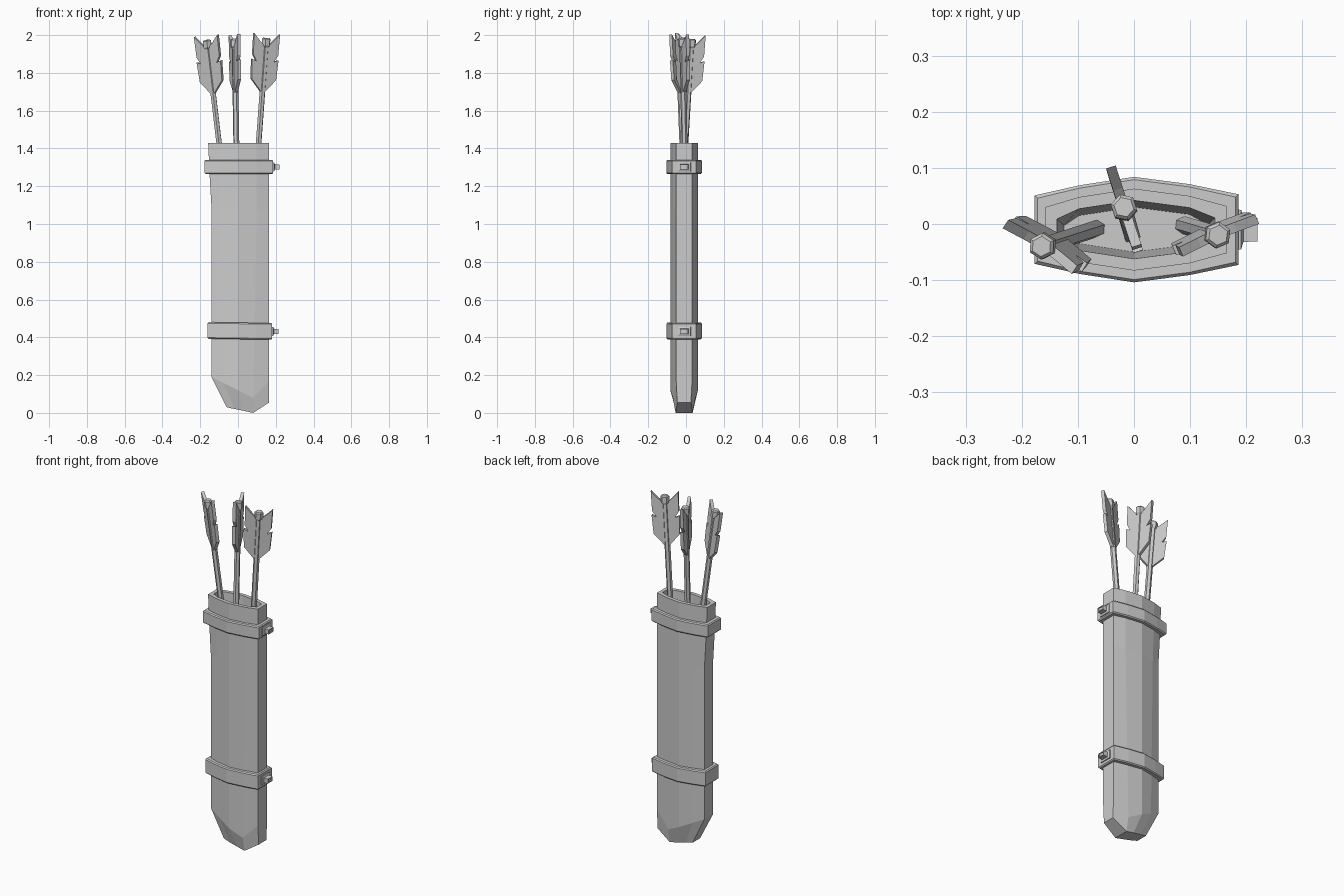
import bpy, bmesh, math
from mathutils import Vector

cube = bpy.data.objects.get("Cube")
if cube:
    bpy.data.objects.remove(cube)

grey = bpy.data.materials.new("plain_grey")
grey.use_nodes = True
colour = (0.6, 0.6, 0.6, 1)
grey.diffuse_color = colour
grey.node_tree.nodes["Principled BSDF"].inputs["Base Color"].default_value = colour

COLS = 5
CY = -0.01
DEPTH = (0.04, 0.058, 0.073, 0.06, 0.042)


def finish(name, bm):
    bmesh.ops.recalc_face_normals(bm, faces=bm.faces)
    mesh = bpy.data.meshes.new(name)
    bm.to_mesh(mesh)
    bm.free()
    mesh.materials.append(grey)
    obj = bpy.data.objects.new(name, mesh)
    bpy.context.collection.objects.link(obj)
    return obj


def ring(xs, depths, zs):
    """Flattened ten-sided loop: front points left to right, then back."""
    front = [Vector((x, CY - d, z)) for x, d, z in zip(xs, depths, zs)]
    back = [Vector((x, CY + d, z)) for x, d, z in zip(xs, depths, zs)]
    return front + back[::-1]


def columns(left, right, z, grow=0.0):
    xs = (left - grow, left * 0.62, 0, right * 0.6, right + grow)
    return ring(xs, [d + grow for d in DEPTH], [z] * COLS)


def loft(name, loops, closed=False):
    bm = bmesh.new()
    rows = [[bm.verts.new(p) for p in loop] for loop in loops]
    n = len(rows[0])
    pairs = list(zip(rows, rows[1:]))
    if closed:
        pairs.append((rows[-1], rows[0]))
    for a, b in pairs:
        for i in range(n):
            j = (i + 1) % n
            bm.faces.new((a[i], a[j], b[j], b[i]))
    if not closed:
        # Strips between front and back keep the end caps crisp
        for row in (rows[0], rows[-1]):
            for i in range(n // 2 - 1):
                bm.faces.new((row[i], row[i + 1], row[n - 2 - i], row[n - 1 - i]))
    return finish(name, bm)


# Quiver body: cut tip, long sleeve, flared mouth and tapered cavity
loft("quiver_body", [
    ring((-0.06, -0.02, 0.03, 0.08, 0.165), (0.034, 0.039, 0.043, 0.045, 0.036),
         (0.03, 0.021, 0.011, 0.0, 0.055)),
    ring((-0.14, -0.075, 0.0, 0.08, 0.165), DEPTH, (0.19, 0.158, 0.12, 0.08, 0.17)),
    columns(-0.14, 0.165, 1.08),
    columns(-0.15, 0.165, 1.25),
    columns(-0.158, 0.165, 1.43),
    columns(-0.158, 0.165, 1.43, -0.021),
    columns(-0.158, 0.165, 1.15, -0.033),
])


# Raised straps, each with a buckle on the left side
def strap(name, left, right, bottom, top, tilt):
    chamfer = 0.006
    sections = ((-0.004, bottom), (0.016, bottom), (0.021, bottom + chamfer),
                (0.021, top - chamfer), (0.016, top), (-0.004, top))
    loops = []
    for grow, z in sections:
        loop = columns(left, right, z, grow)
        for p in loop:
            p.z -= p.x * tilt
        loops.append(loop)
    loft(name + "_strap", loops, closed=True)

    # Stepped buckle block with a shallow recess
    mid = (bottom + top) / 2 - tilt * right
    steps = ((0.01, 0.037, 0.025), (0.026, 0.035, 0.024), (0.03, 0.022, 0.014),
             (0.055, 0.021, 0.013), (0.055, 0.016, 0.009), (0.050, 0.016, 0.009))
    loft(name + "_buckle", [
        [Vector((right + out, CY + sy * hy, mid + sz * hz))
         for sy, sz in ((-1, -1), (1, -1), (1, 1), (-1, 1))]
        for out, hy, hz in steps])


strap("upper", -0.156, 0.165, 1.265, 1.34, 0.0)
strap("lower", -0.14, 0.16, 0.39, 0.478, 0.015)

# Notched feather outline: distance from shaft, height relative to the nock
FEATHER = ((0.0, -0.05), (0.035, -0.02), (0.074, 0.022), (0.072, -0.09),
           (0.05, -0.125), (0.076, -0.115), (0.07, -0.22), (0.012, -0.285),
           (0.0, -0.285))


def arrow(name, top, low, angle):
    top, low = Vector(top), Vector(low)
    axis = (top - low).normalized()
    side = Vector((math.cos(angle), math.sin(angle), 0))
    side = (side - axis * side.dot(axis)).normalized()
    across = axis.cross(side)

    def hexagon(radius, w):
        turns = [i * math.tau / 6 for i in range(6)]
        return [top + axis * w + side * radius * math.cos(t)
                + across * radius * math.sin(t) for t in turns]

    length = (top - low).length
    loft(name + "_shaft", [hexagon(0.016, -length), hexagon(0.016, -0.045)])
    loft(name + "_nock", [hexagon(0.016, -0.05), hexagon(0.024, -0.04),
                          hexagon(0.024, -0.006), hexagon(0.018, 0.0)])

    # Mirrored pair of feather plates
    for label, sign in (("outer", 1), ("inner", -1)):
        bm = bmesh.new()
        sheets = [[bm.verts.new(top + side * u * sign + axis * w + across * t)
                   for u, w in FEATHER] for t in (-0.009, 0.009)]
        for sheet in sheets:
            bm.faces.new(sheet)
        n = len(FEATHER)
        for i in range(n):
            j = (i + 1) % n
            bm.faces.new((sheets[0][i], sheets[0][j], sheets[1][j], sheets[1][i]))
        finish(f"{name}_{label}_feather", bm)


arrow("right_arrow", (-0.165, -0.04, 1.975), (-0.066, -0.008, 1.14), math.radians(147))
arrow("middle_arrow", (-0.018, 0.03, 1.98), (-0.004, -0.02, 1.14), math.radians(108))
arrow("left_arrow", (0.15, -0.02, 1.985), (0.088, -0.002, 1.14), math.radians(23))
